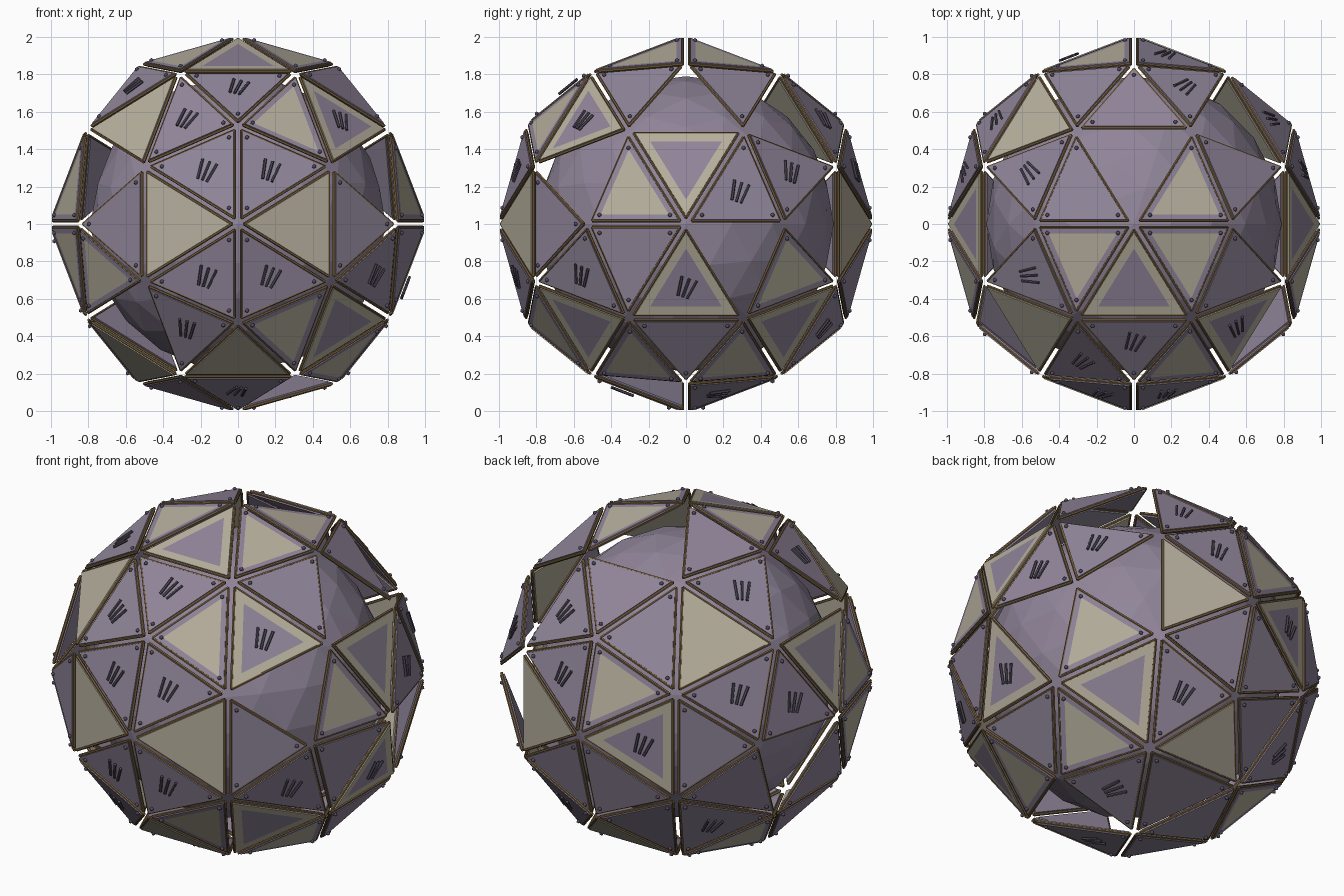
import bpy
import bmesh
from itertools import product
from mathutils import Vector, Matrix

if "Cube" in bpy.data.objects:
    bpy.data.objects.remove(bpy.data.objects["Cube"])


def material(name, rgb):
    m = bpy.data.materials.new(name)
    m.use_nodes = True
    m.diffuse_color = (*rgb, 1)
    b = m.node_tree.nodes["Principled BSDF"]
    b.inputs["Base Color"].default_value = (*rgb, 1)
    b.inputs["Roughness"].default_value = 0.7
    return m


PURPLE = material("dusty purple", (0.28, 0.235, 0.32))
TAN = material("warm tan", (0.47, 0.43, 0.34))
BRONZE = material("bronze trim", (0.20, 0.125, 0.05))
DARK = material("dark slate", (0.09, 0.075, 0.11))


def finish(bm, name, mats, smooth=False):
    mesh = bpy.data.meshes.new(name)
    bm.to_mesh(mesh)
    bm.free()
    for m in mats:
        mesh.materials.append(m)
    for p in mesh.polygons:
        p.use_smooth = smooth
    ob = bpy.data.objects.new(name, mesh)
    ob.location.z = 1
    bpy.context.scene.collection.objects.link(ob)
    return ob


# Key points of the geodesic ball in the all-positive octant
PENT = Vector((0, 0.851, 0.526))
HEX = Vector((0.5, 0.809, 0.309))
HEX_LOW = Vector((0.5, 0.809, -0.309))
AXIS = Vector((0, 1, 0))
TIP = Vector((0.851, 0.526, 0))


def turn(p, n):
    """Copy of a point with its axes cycled n times."""
    return Vector([p[(i + n) % 3] for i in range(3)])


HEX_TOP = turn(HEX, 2)

# Panel kinds by sign order (+ first):
# P plain, V vented, T tan, I tan inlay, B tan border, W tan border with vents, . open
LAYOUT = [
    ((HEX, turn(HEX, 1), HEX_TOP), 0, "xyz", ".BWBTVT."),
    ((PENT, HEX, HEX_TOP), 0, "xyz", "VVIIPPVV"),
    ((PENT, HEX, HEX_TOP), 1, "xyz", "VI.VVP.I"),
    ((PENT, HEX, HEX_TOP), 2, "xyz", "PIPIVIVT"),
    ((PENT, AXIS, HEX), 0, "xyz", "VPVVIPVV"),
    ((PENT, AXIS, HEX), 1, "xyz", "V.IPV.II"),
    ((PENT, AXIS, HEX), 2, "xyz", "IVI.PPIP"),
    ((AXIS, HEX, HEX_LOW), 0, "xy", "TTWT"),
    ((AXIS, HEX, HEX_LOW), 1, "xz", "BWBP"),
    ((AXIS, HEX, HEX_LOW), 2, "yz", ".PBV"),
    ((TIP, HEX, HEX_LOW), 0, "xy", ".PPP"),
    ((TIP, HEX, HEX_LOW), 1, "xz", ".P.P"),
    ((TIP, HEX, HEX_LOW), 2, "yz", "PTVT"),
]


def all_panels():
    for points, turns, axes, kinds in LAYOUT:
        for signs, kind in zip(product((1, -1), repeat=len(axes)), kinds):
            if kind == ".":
                continue
            tri = [turn(p, turns) for p in points]
            for axis, s in zip(axes, signs):
                for p in tri:
                    setattr(p, axis, getattr(p, axis) * s)
            n = (tri[1] - tri[0]).cross(tri[2] - tri[0]).normalized()
            if n.dot(tri[0]) < 0:
                tri[1], tri[2] = tri[2], tri[1]
                n = -n
            yield tri, n, kind


def inset(tri, d):
    """Offset a triangle's edges inwards by d."""
    a, b, c = tri
    la, lb, lc = (b - c).length, (c - a).length, (a - b).length
    s = la + lb + lc
    centre = (a * la + b * lb + c * lc) / s
    r = (b - a).cross(c - a).length / s
    return [centre + (p - centre) * (1 - d / r) for p in tri]


def plate(bm, tri, n, kind):
    """Triangular slab with a flush inner triangle on its outer face."""
    rim, centre = {"T": (1, 1), "I": (0, 1), "B": (1, 0), "W": (1, 0)}.get(kind, (0, 0))
    outer = inset(tri, 0.022)
    inner = inset(tri, 0.05 if kind == "I" else 0.068)
    top = [bm.verts.new(p + n * 0.012) for p in outer]
    mid = [bm.verts.new(p + n * 0.012) for p in inner]
    low = [bm.verts.new(p - n * 0.014) for p in outer]
    bm.faces.new(mid).material_index = centre
    bm.faces.new(low[::-1]).material_index = rim
    for i in range(3):
        j = (i + 1) % 3
        bm.faces.new((top[i], top[j], mid[j], mid[i])).material_index = rim
        bm.faces.new((low[i], low[j], top[j], top[i])).material_index = rim


def rod(bm, a, b, radius):
    d = b - a
    rot = d.to_track_quat("Z", "Y").to_matrix().to_4x4()
    bmesh.ops.create_cone(bm, cap_ends=True, segments=6, radius1=radius, radius2=radius,
                          depth=d.length, matrix=Matrix.Translation((a + b) / 2) @ rot)


plates, trim, vents, rivets = (bmesh.new() for _ in range(4))
for tri, n, kind in all_panels():
    plate(plates, tri, n, kind)

    # Bronze bars along the three edges
    edge = inset(tri, 0.017)
    for i in range(3):
        rod(trim, edge[i], edge[(i + 1) % 3], 0.008)

    # Rivets in the corners
    if kind in "PVI":
        for p in inset(tri, 0.046):
            bmesh.ops.create_icosphere(rivets, subdivisions=1, radius=0.012,
                                       matrix=Matrix.Translation(p + n * 0.016))

    # Three raised, slightly fanned vent bars
    if kind in "VW":
        centre = sum(tri, Vector()) / 3 + n * 0.024
        up = Vector((0, 0, 1)) if abs(n.z) < 0.85 else Vector((0, 1, 0))
        side = up.cross(n).normalized()
        along = (n.cross(side) + side * 0.35).normalized()
        side = along.cross(n)
        for k in (-1, 0, 1):
            half = along * 0.055 + side * 0.008 * k
            mid = centre + side * 0.034 * k
            rod(vents, mid - half, mid + half, 0.008)

finish(plates, "shell_panels", [PURPLE, TAN])
finish(trim, "panel_edge_trim", [BRONZE])
finish(vents, "vent_bars", [DARK])
finish(rivets, "corner_rivets", [DARK], True)

# Inner core ball
core = bmesh.new()
bmesh.ops.create_icosphere(core, subdivisions=3, radius=0.79)
finish(core, "inner_core", [PURPLE])
